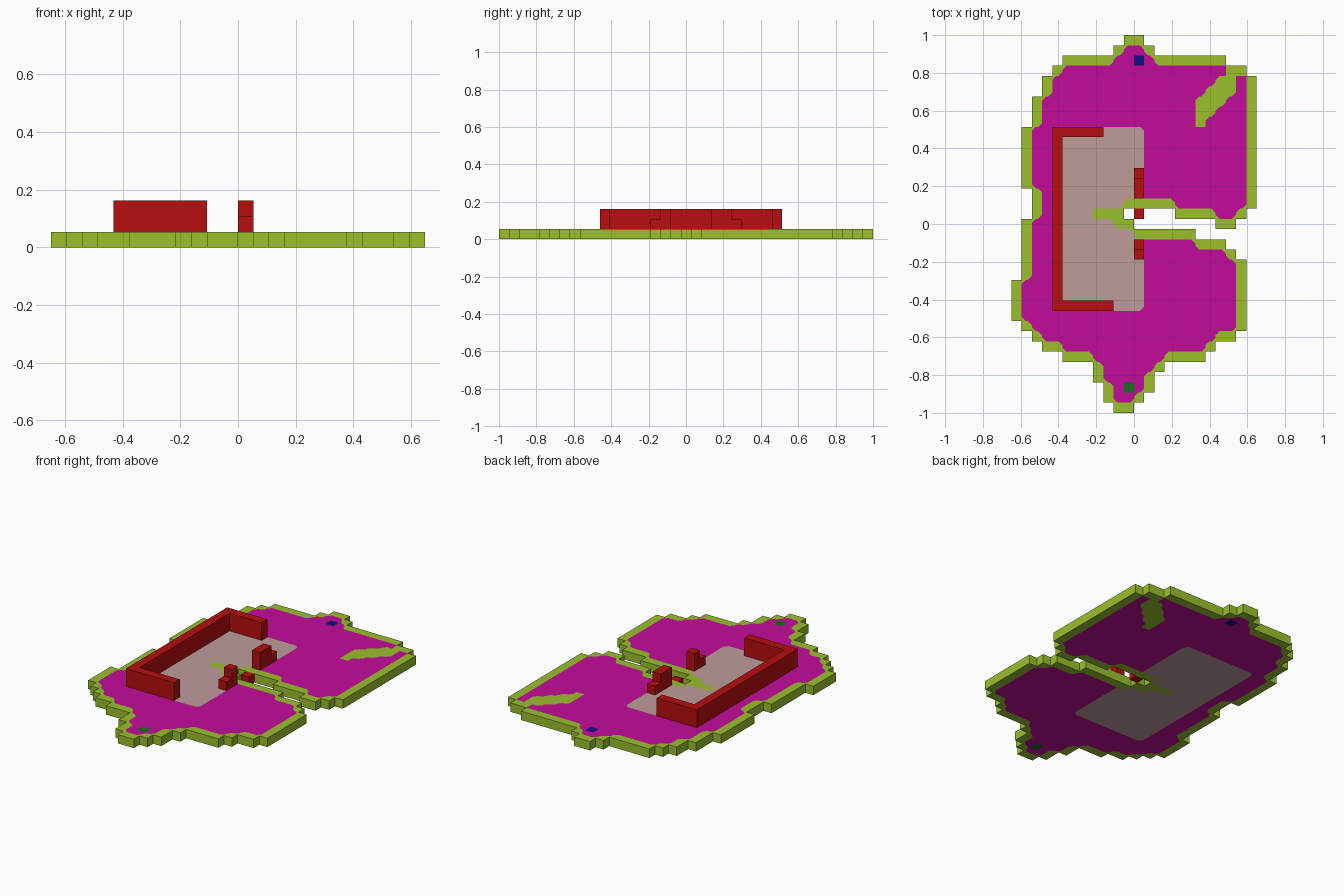
import bpy, bmesh

cube = bpy.data.objects.get("Cube")
if cube:
    bpy.data.objects.remove(cube, do_unlink=True)

COLS, ROWS = 24, 37
U = 2 / ROWS          # size of one tile
CUT = 0.4             # corner cut of a tile, in tiles


def material(name, rgb):
    lin = [(c / 255 / 12.92) if c < 11 else ((c / 255 + 0.055) / 1.055) ** 2.4 for c in rgb]
    m = bpy.data.materials.new(name)
    m.use_nodes = True
    m.diffuse_color = (*lin, 1)
    m.node_tree.nodes["Principled BSDF"].inputs["Base Color"].default_value = (*lin, 1)
    return m


GREEN, MAGENTA, BEIGE, BLUE, DARK, RED = range(6)
mats = [material("lime_green", (155, 192, 44)), material("magenta", (194, 12, 154)),
        material("pale_beige", (190, 156, 154)), material("navy_blue", (14, 14, 130)),
        material("dark_green", (14, 112, 28)), material("red", (184, 14, 14))]


def finish(bm, name, materials):
    bmesh.ops.remove_doubles(bm, verts=bm.verts, dist=1e-5)
    me = bpy.data.meshes.new(name)
    bm.to_mesh(me)
    bm.free()
    for m in materials:
        me.materials.append(m)
    ob = bpy.data.objects.new(name, me)
    bpy.context.collection.objects.link(ob)
    return ob


def pos(c, r, h):
    """Tile column, row (counted from the back) and height to a position."""
    return ((c - COLS / 2) * U, (ROWS / 2 - r) * U, h * U)


def prism(name, profile, step):
    """Extrude a closed outline of (column, row, height) points along step."""
    bm = bmesh.new()
    a = [bm.verts.new(pos(*p)) for p in profile]
    b = [bm.verts.new(pos(*[u + v for u, v in zip(p, step)])) for p in profile]
    bm.faces.new(a)
    bm.faces.new(b[::-1])
    for i in range(len(a)):
        j = (i + 1) % len(a)
        bm.faces.new((a[i], b[i], b[j], a[j]))
    bmesh.ops.recalc_face_normals(bm, faces=bm.faces)
    return finish(bm, name, [mats[RED]])


# Island outline: (number of rows, column) runs from back to front
def runs(pairs):
    return [c for n, c in pairs for _ in range(n)]


left = runs([(1, 11), (1, 10), (1, 5), (1, 4), (2, 3), (3, 2), (6, 1), (3, 2), (6, 1), (4, 0),
             (1, 1), (1, 2), (1, 3), (1, 5), (2, 8), (2, 9), (1, 10)])
right = runs([(1, 13), (1, 14), (1, 21), (1, 23), (13, 24), (1, 23), (1, 22), (1, 18), (1, 21),
              (1, 22), (7, 23), (1, 22), (1, 20), (1, 19), (1, 15), (2, 14), (1, 13), (1, 12)])
land = {(c, r) for r in range(ROWS) for c in range(left[r], right[r])}
# Inlet cut in from the side
land -= {(c, 17) for c in range(11, 16)} | {(c, 18) for c in range(12, 20)}

# Inner green tiles: diagonal hedge and the tip of the inlet, as (row, first, end)
hedge = {(c, r) for r, a, b in [(4, 20, 22), (5, 19, 22), (6, 18, 21), (7, 18, 20), (8, 18, 19),
                                (17, 8, 11), (18, 10, 12)] for c in range(a, b)}
SIDES = [(1, 0), (0, 1), (-1, 0), (0, -1)]


def colour(c, r):
    if (c, r) not in land:
        return None
    if (c, r) in hedge or any((c + i, r + j) not in land for i, j in SIDES):
        return GREEN
    if (c, r) == (12, 2):
        return BLUE
    if (c, r) == (11, 34):
        return DARK
    return BEIGE if 4 <= c <= 12 and 9 <= r <= 26 else MAGENTA


# Ground slab: tiles with softened colour corners, and green rim walls
bm = bmesh.new()


def face(points, index):
    f = bm.faces.new([bm.verts.new(pos(*p)) for p in points])
    f.material_index = index


for c, r in sorted(land):
    own = colour(c, r)
    outline, patches = [], []
    for k, (i, j) in enumerate([(-1, -1), (-1, 1), (1, 1), (1, -1)]):
        x, y = c + (i + 1) / 2, r + (j + 1) / 2
        a, b = colour(c + i, r), colour(c, r + j)
        if a is not None and a == b != own and a != colour(c, r - j) and b != colour(c - i, r):
            pts = [(x, y - j * CUT), (x - i * CUT, y)]
            if k % 2 == 0:
                pts.reverse()
            outline += pts
            patches.append(([pts[0], (x, y), pts[1]], a))
        else:
            outline.append((x, y))
    for pts, index in [(outline, own)] + patches:
        face([(*p, 1) for p in pts], index)
        face([(*p, 0) for p in pts[::-1]], index)
    for i, j in SIDES:
        if (c + i, r + j) not in land:
            mx, my = c + 0.5 + i / 2, r + 0.5 + j / 2
            p, q = (mx - j / 2, my + i / 2), (mx + j / 2, my - i / 2)
            face([(*p, 0), (*q, 0), (*q, 1), (*p, 1)], GREEN)
finish(bm, "ground_slab", mats[:5])

# Long U-shaped wall
u_shape = [(4, 9), (9, 9), (9, 10), (5, 10), (5, 26), (10, 26), (10, 27), (4, 27)]
prism("long_wall", [(*p, 1) for p in u_shape], (0, 0, 2))

# Stepped gate posts on both sides of the inlet
prism("back_gate_post", [(12, r, h) for r, h in
                         [(13, 1), (16, 1), (16, 3), (14, 3), (14, 2), (13, 2)]], (1, 0, 0))
prism("front_gate_post", [(12, r, h) for r, h in
                          [(20, 1), (22, 1), (22, 2), (21, 2), (21, 3), (20, 3)]], (1, 0, 0))

# Sunken block inside the inlet
prism("inlet_block", [(12, 17, 0), (13, 17, 0), (13, 18, 0), (12, 18, 0)], (0, 0, 1))
